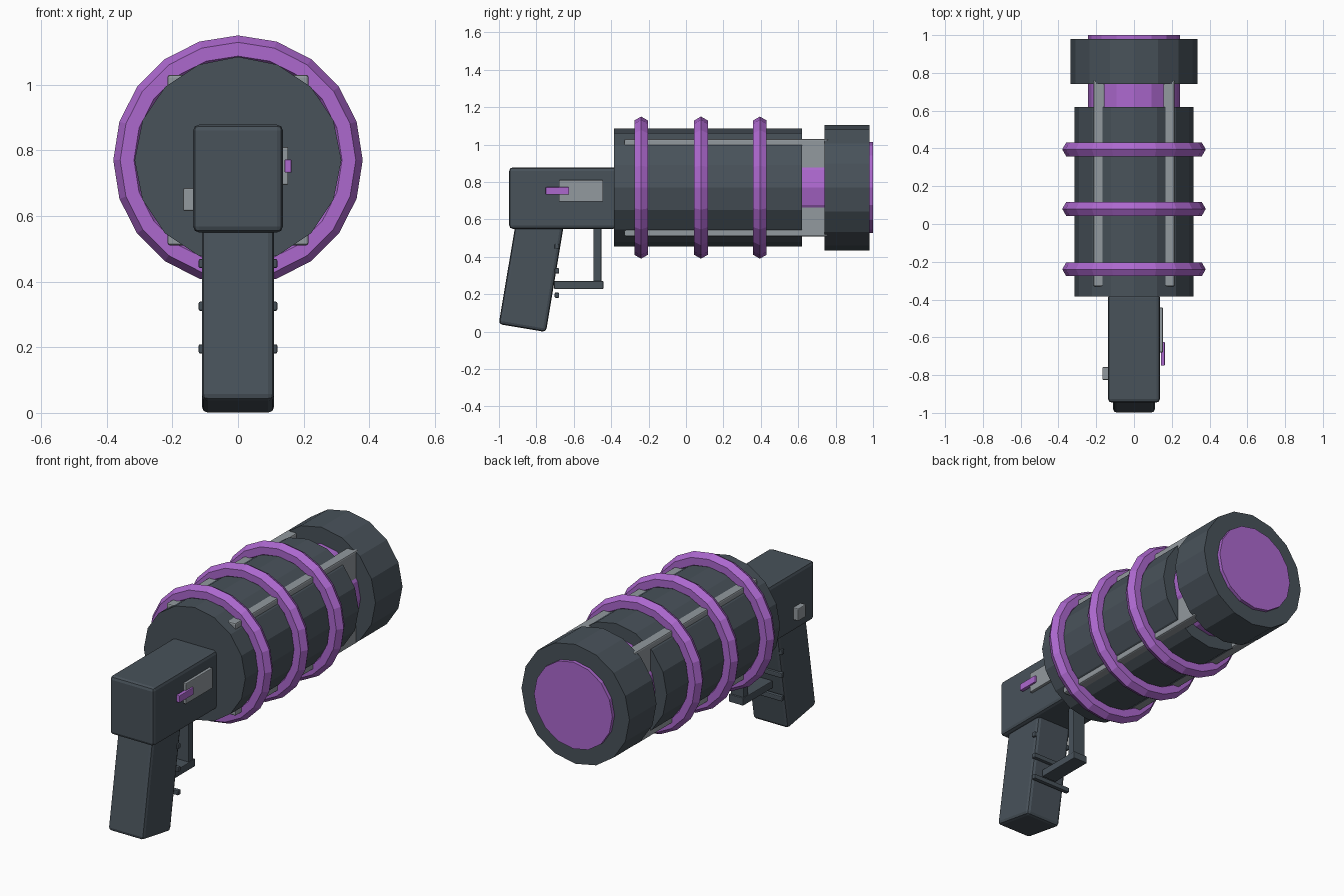
import bpy
import math

if "Cube" in bpy.data.objects:
    bpy.data.objects.remove(bpy.data.objects["Cube"])

AXIS_Z = 0.77  # height of the barrel axis


def material(name, rgb):
    m = bpy.data.materials.new(name)
    m.diffuse_color = (*rgb, 1)
    m.use_nodes = True
    m.node_tree.nodes["Principled BSDF"].inputs["Base Color"].default_value = m.diffuse_color
    return m


SLATE = material("dark_slate", (0.065, 0.084, 0.102))
GREY = material("light_grey", (0.287, 0.319, 0.342))
PURPLE = material("purple", (0.413, 0.138, 0.617))


def finish(name, mat):
    ob = bpy.context.object
    ob.name = name
    ob.data.materials.append(mat)
    return ob


def box(name, mat, x, y, z, bevel=0.0, tilt=0.0):
    """Box from (min, max) ranges, optionally tilted about x and bevelled."""
    centre = [(a + b) / 2 for a, b in (x, y, z)]
    bpy.ops.mesh.primitive_cube_add(size=1, location=centre)
    ob = finish(name, mat)
    ob.scale = [b - a for a, b in (x, y, z)]
    bpy.ops.object.transform_apply(location=False, rotation=False, scale=True)
    ob.rotation_euler.x = tilt
    if bevel:
        mod = ob.modifiers.new("bevel", 'BEVEL')
        mod.width = bevel
        mod.segments = 2
    return ob


def tube(name, mat, radius, y0, y1):
    """Sixteen-sided cylinder lying along y on the barrel axis."""
    bpy.ops.mesh.primitive_cylinder_add(
        vertices=16, radius=radius, depth=y1 - y0,
        location=(0, (y0 + y1) / 2, AXIS_Z), rotation=(math.pi / 2, 0, 0))
    return finish(name, mat)


# Barrel: main drum, muzzle cap, and glowing core that ends as the lens
tube("barrel_drum", SLATE, 0.315, -0.385, 0.62)
tube("muzzle_cap", SLATE, 0.335, 0.74, 0.98)
tube("core_and_lens", PURPLE, 0.243, -0.30, 1.0)

# Hexagonal-section rings around the drum
for i, y in enumerate((-0.24, 0.08, 0.395)):
    bpy.ops.mesh.primitive_torus_add(
        major_segments=20, minor_segments=6, major_radius=0.338,
        minor_radius=0.042, location=(0, y, AXIS_Z),
        rotation=(math.pi / 2, 0, 0))
    finish(f"barrel_ring_{i + 1}", PURPLE)

# Side plates whose corners poke through the drum as rails
for side, x in (("left", (-0.215, -0.155)), ("right", (0.155, 0.215))):
    box(f"rail_plate_{side}", GREY, x, (-0.33, 0.76), (0.51, 1.03), 0.008)

# Receiver block behind the drum
box("receiver", SLATE, (-0.137, 0.137), (-0.945, -0.37), (0.55, 0.878), 0.018)

# Slanted grip, placed from the middle of its base
tilt = math.radians(9.5)
length = 0.62
gy = -0.875 + length / 2 * math.sin(tilt)
gz = 0.019 + length / 2 * math.cos(tilt)
box("grip", SLATE, (-0.11, 0.11), (gy - 0.128, gy + 0.128),
    (gz - length / 2, gz + length / 2), 0.018, -tilt)

# Finger ribs across the front of the grip
for i, z in enumerate((0.195, 0.325, 0.455)):
    box(f"grip_rib_{i + 1}", SLATE, (-0.12, 0.12), (-0.702, -0.678),
        (z - 0.014, z + 0.014), 0.005)

# Trigger guard
box("guard_post", SLATE, (-0.04, 0.04), (-0.495, -0.453), (0.25, 0.57), 0.004)
box("guard_bar", SLATE, (-0.045, 0.045), (-0.705, -0.442), (0.228, 0.27), 0.004)

# Controls on the receiver sides
box("switch_panel", GREY, (0.13, 0.153), (-0.68, -0.443), (0.695, 0.81), 0.004)
box("switch_lever", PURPLE, (0.142, 0.163), (-0.75, -0.625), (0.732, 0.772), 0.003)
box("side_button", GREY, (-0.167, -0.13), (-0.825, -0.757), (0.615, 0.685), 0.005)
